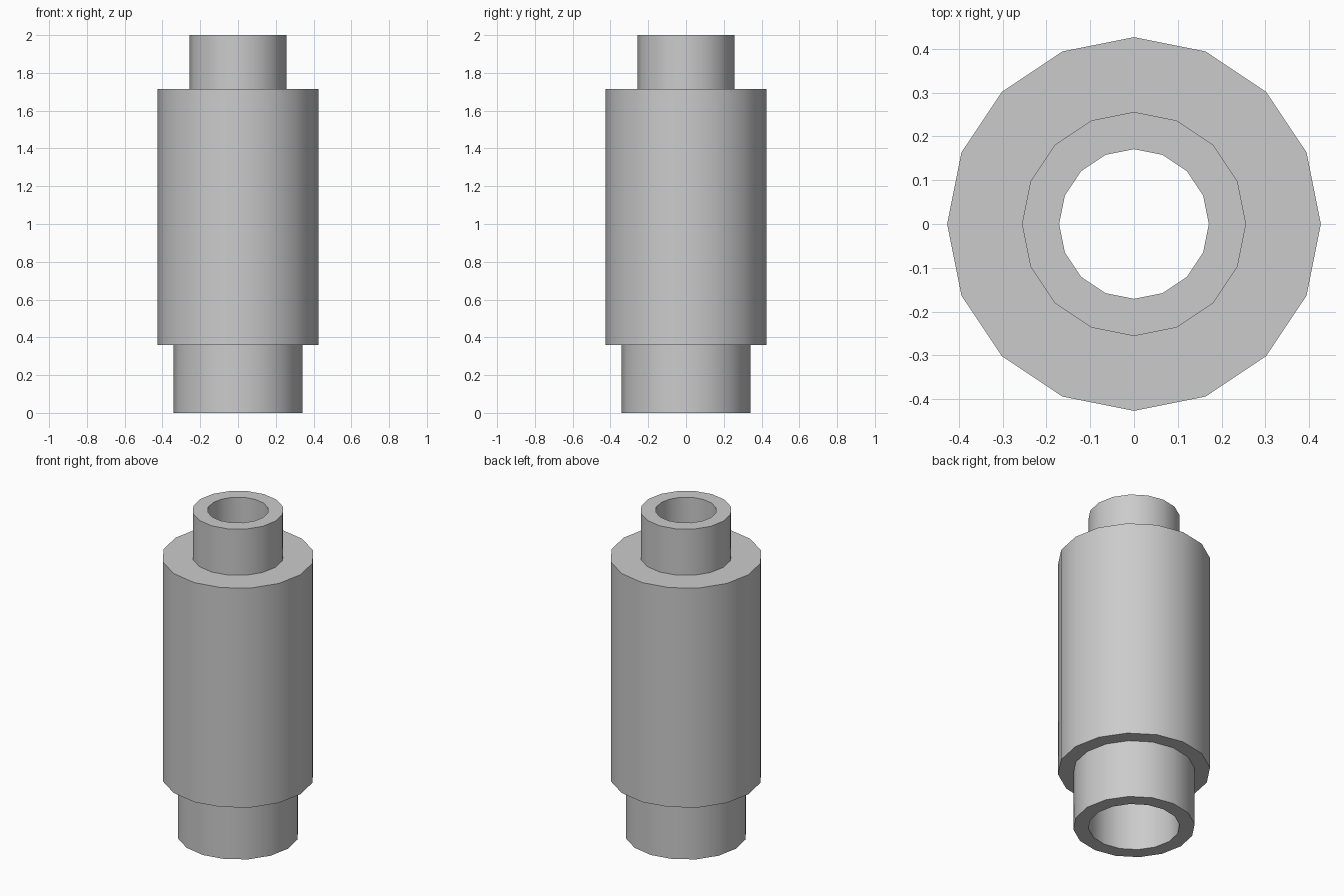
import bpy, bmesh, math

if "Cube" in bpy.data.objects:
    bpy.data.objects.remove(bpy.data.objects["Cube"])

SIDES = 16

grey = bpy.data.materials.new("plain grey")
grey.diffuse_color = (0.6, 0.6, 0.6, 1)
grey.use_nodes = True
grey.node_tree.nodes["Principled BSDF"].inputs["Base Color"].default_value = grey.diffuse_color


def lathe(name, profile):
    """Revolve a closed (radius, height) profile around z."""
    bm = bmesh.new()
    rings = []
    for i in range(SIDES):
        a = 2 * math.pi * i / SIDES
        rings.append([bm.verts.new((r * math.cos(a), r * math.sin(a), z))
                      for r, z in profile])
    n = len(profile)
    for i in range(SIDES):
        a, b = rings[i], rings[(i + 1) % SIDES]
        for j in range(n):
            k = (j + 1) % n
            bm.faces.new((a[j], b[j], b[k], a[k]))
    bmesh.ops.recalc_face_normals(bm, faces=bm.faces)
    mesh = bpy.data.meshes.new(name)
    bm.to_mesh(mesh)
    bm.free()
    obj = bpy.data.objects.new(name, mesh)
    bpy.context.collection.objects.link(obj)
    mesh.materials.append(grey)
    bpy.context.view_layer.objects.active = obj
    obj.select_set(True)
    bpy.ops.object.shade_smooth_by_angle(angle=math.radians(30))
    obj.select_set(False)
    return obj


# Stepped sleeve: wide lower collar, thick body, narrow upper neck, stepped bore
lathe("stepped_sleeve", [
    (0.256, 0.0), (0.341, 0.0), (0.341, 0.36),
    (0.427, 0.36), (0.427, 1.715),
    (0.256, 1.715), (0.256, 2.0),
    (0.171, 2.0), (0.171, 0.36), (0.256, 0.36),
])
